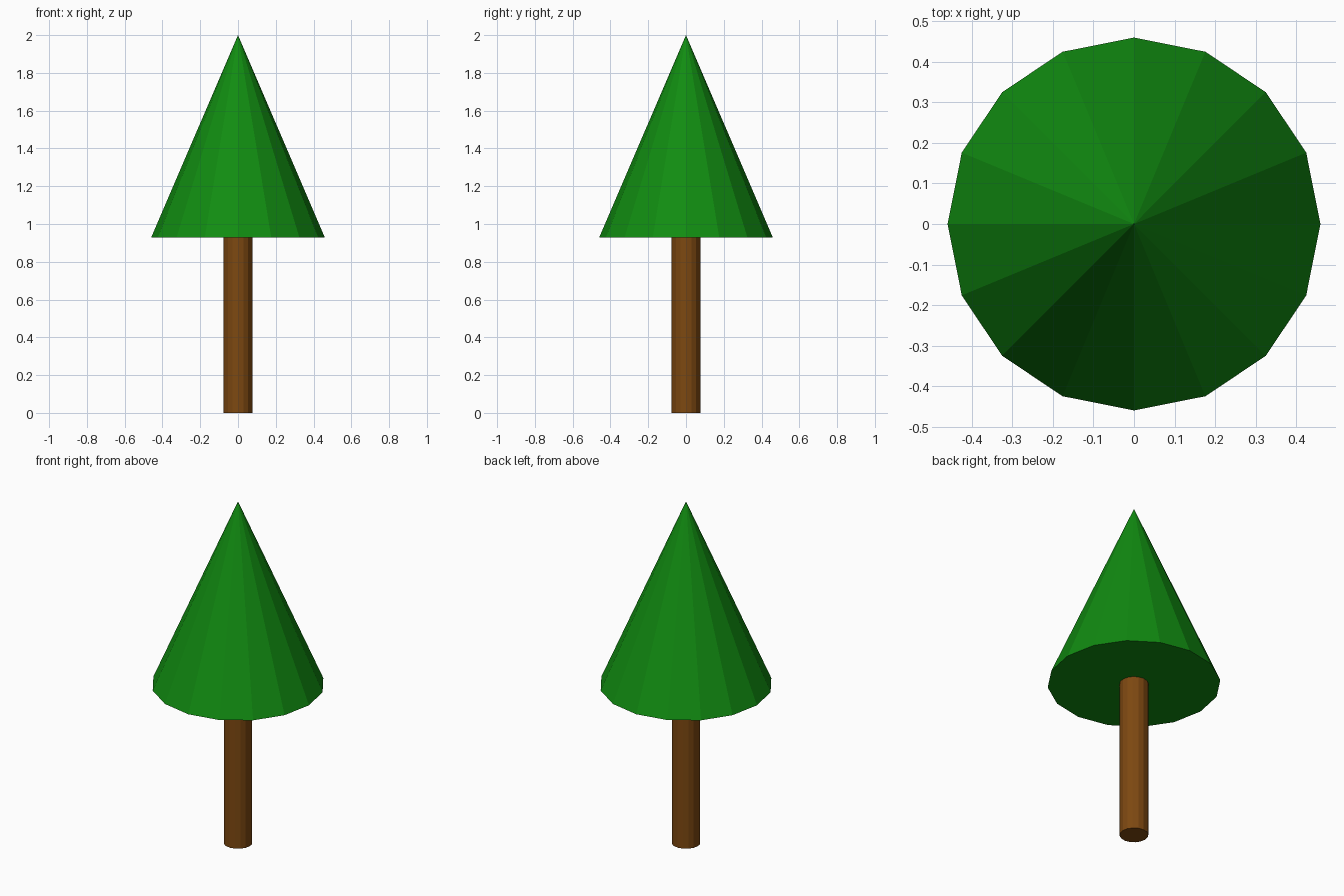
import bpy

if "Cube" in bpy.data.objects:
    bpy.data.objects.remove(bpy.data.objects["Cube"])


def material(name, rgb):
    m = bpy.data.materials.new(name)
    m.diffuse_color = (*rgb, 1.0)
    m.use_nodes = True
    m.node_tree.nodes["Principled BSDF"].inputs["Base Color"].default_value = m.diffuse_color
    return m


def tapered(name, r_bottom, r_top, z0, z1, mat):
    # 16-sided solid between two heights, flat shaded
    bpy.ops.mesh.primitive_cone_add(vertices=16, radius1=r_bottom, radius2=r_top,
                                    depth=z1 - z0, location=(0, 0, (z0 + z1) / 2))
    ob = bpy.context.object
    ob.name = name
    ob.data.materials.append(mat)
    return ob


brown = material("bark brown", (0.205, 0.065, 0.0055))
green = material("leaf green", (0.0056, 0.262, 0.0056))

# Trunk, reaching just inside the foliage
tapered("trunk", 0.0765, 0.0765, 0.0, 0.94, brown)

# Foliage cone
tapered("foliage", 0.46, 0.0, 0.928, 2.0, green)
